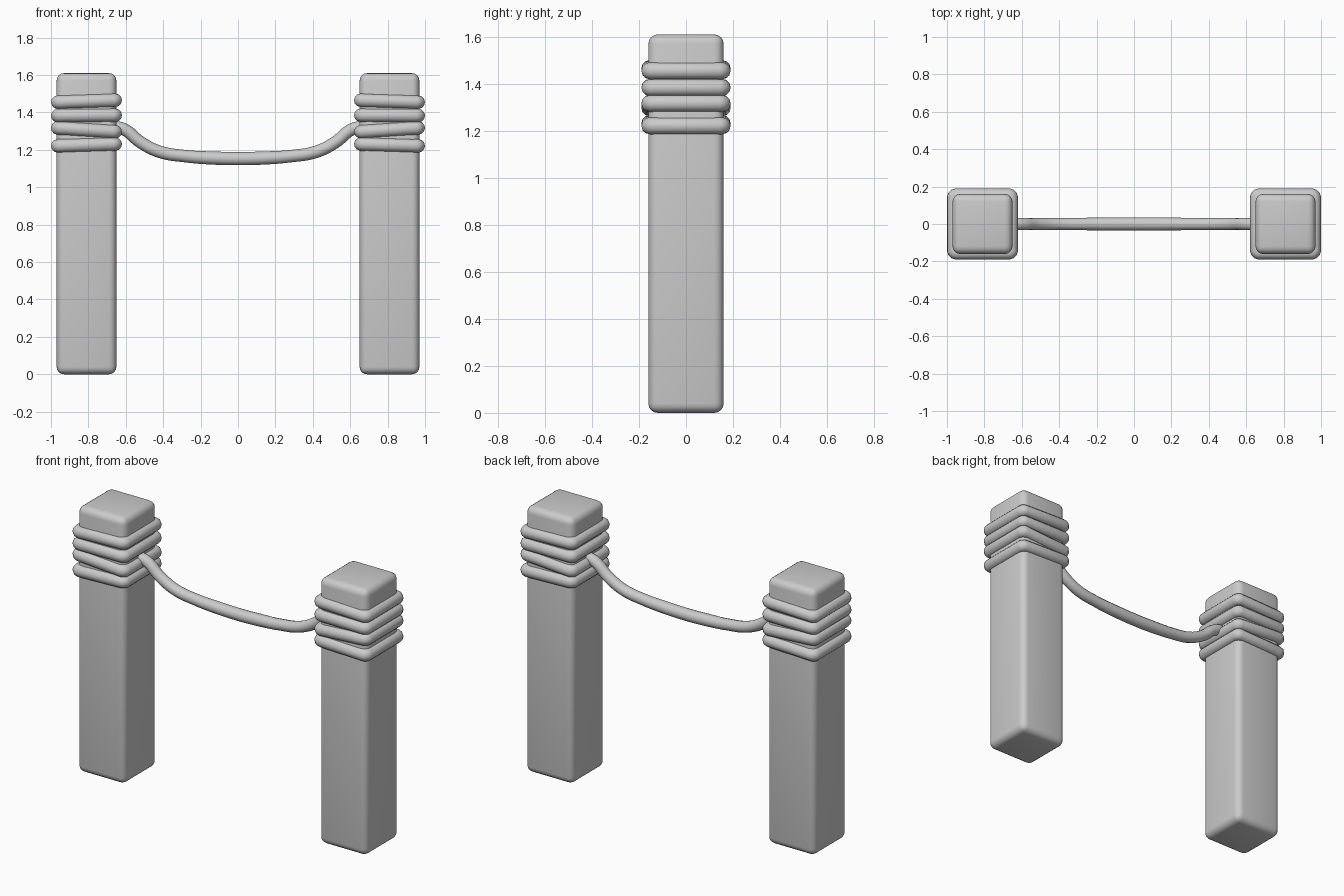
import bpy, math

if "Cube" in bpy.data.objects:
    bpy.data.objects.remove(bpy.data.objects["Cube"])

POST_X = 0.81


def sweep(name, points, radius, cyclic=False, radii=None):
    """Round tube along a list of points, converted to a mesh."""
    curve = bpy.data.curves.new(name, 'CURVE')
    curve.dimensions = '3D'
    curve.bevel_depth = radius
    curve.bevel_resolution = 4
    curve.use_fill_caps = not cyclic
    kind = 'POLY' if cyclic else 'BEZIER'
    spline = curve.splines.new(kind)
    pts = spline.points if cyclic else spline.bezier_points
    pts.add(len(points) - 1)
    for i, (p, co) in enumerate(zip(pts, points)):
        if cyclic:
            p.co = (*co, 1)
        else:
            p.co = co
            p.handle_left_type = p.handle_right_type = 'AUTO'
            p.radius = radii[i] if radii else 1
    spline.use_cyclic_u = cyclic
    spline.resolution_u = 6
    obj = bpy.data.objects.new(name, curve)
    bpy.context.collection.objects.link(obj)
    bpy.ops.object.select_all(action='DESELECT')
    obj.select_set(True)
    bpy.context.view_layer.objects.active = obj
    bpy.ops.object.convert(target='MESH')
    bpy.ops.object.shade_smooth_by_angle(angle=math.radians(50))
    return obj


def post(side, label):
    bpy.ops.mesh.primitive_cube_add(size=1, location=(side * POST_X, 0, 0.805))
    obj = bpy.context.object
    obj.name = label + "_post"
    obj.scale = (0.32, 0.32, 1.61)
    bpy.ops.object.transform_apply(location=False, rotation=False, scale=True)
    bev = obj.modifiers.new("rounding", 'BEVEL')
    bev.width = 0.04
    bev.segments = 4
    bpy.ops.object.modifier_apply(modifier=bev.name)
    bpy.ops.object.shade_smooth_by_angle(angle=math.radians(40))


def wrap(side, label, index, z, tilt):
    # rounded square loop; tilt raises the inner side of the loop
    half, r, steps = 0.154, 0.014, 3
    pts = []
    for corner, (sx, sy) in enumerate([(1, 1), (-1, 1), (-1, -1), (1, -1)]):
        for k in range(steps + 1):
            a = math.pi / 2 * (corner + k / steps)
            x = sx * (half - r) + r * math.cos(a)
            y = sy * (half - r) + r * math.sin(a)
            pts.append((side * POST_X + x, y, z - side * tilt * x / half))
    sweep(f"{label}_rope_wrap_{index}", pts, 0.036, cyclic=True)


# Posts with four rope turns each
for side, label in ((-1, "left"), (1, "right")):
    post(side, label)
    for i, (z, tilt) in enumerate([(1.226, 0.005), (1.307, -0.010),
                                   (1.384, 0.001), (1.46, 0.005)]):
        wrap(side, label, i + 1, z, tilt)

# Hanging rope between the posts
half_path = [(-0.68, 1.325), (-0.61, 1.31), (-0.52, 1.24), (-0.42, 1.19),
             (-0.28, 1.166), (-0.13, 1.156)]
path = half_path + [(0, 1.153)] + [(-x, z) for x, z in reversed(half_path)]
sweep("hanging_rope", [(x, 0, z) for x, z in path], 0.033,
      radii=[1.07 if abs(x) < 0.14 else 1 for x, z in path])
